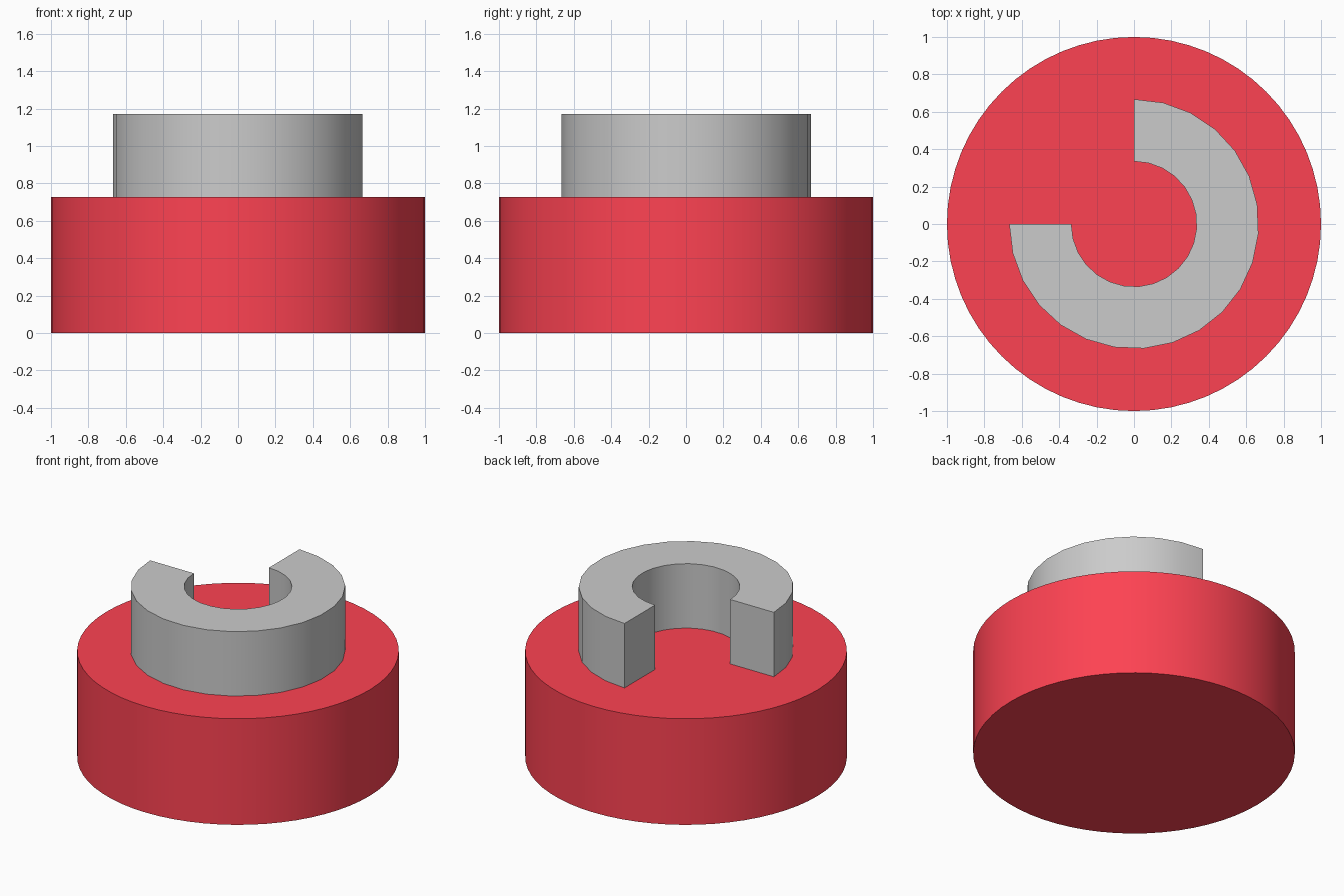
import bpy, bmesh, math

if "Cube" in bpy.data.objects:
    bpy.data.objects.remove(bpy.data.objects["Cube"])

BASE_TOP, RING_TOP = 0.728, 1.17
R_OUT, R_IN = 0.667, 0.335
STEPS = 20


def smooth(obj):
    bpy.ops.object.select_all(action='DESELECT')
    obj.select_set(True)
    bpy.context.view_layer.objects.active = obj
    bpy.ops.object.shade_smooth_by_angle(angle=math.radians(30))


# Red round base
bpy.ops.mesh.primitive_cylinder_add(vertices=64, radius=1, depth=BASE_TOP,
                                    location=(0, 0, BASE_TOP / 2))
base = bpy.context.object
base.name = "base"
red = bpy.data.materials.new("red")
red.diffuse_color = (0.99, 0.055, 0.085, 1)
red.use_nodes = True
red.node_tree.nodes["Principled BSDF"].inputs["Base Color"].default_value = red.diffuse_color
base.data.materials.append(red)
smooth(base)

# Grey three-quarter ring: spin a rectangular section from the back (+y)
# clockwise to the left (-x)
bm = bmesh.new()
section = [bm.verts.new((0, r, z)) for r, z in
           ((R_IN, BASE_TOP), (R_OUT, BASE_TOP), (R_OUT, RING_TOP), (R_IN, RING_TOP))]
edges = [bm.edges.new((section[i], section[(i + 1) % 4])) for i in range(4)]
spun = bmesh.ops.spin(bm, geom=section + edges, cent=(0, 0, 0), axis=(0, 0, 1),
                      angle=-math.radians(270), steps=STEPS)
# Close both ends
bmesh.ops.holes_fill(bm, edges=[e for e in bm.edges if e.is_boundary], sides=4)
bmesh.ops.recalc_face_normals(bm, faces=bm.faces)
mesh = bpy.data.meshes.new("open_ring")
bm.to_mesh(mesh)
bm.free()
# Make sure the spin runs through +x, leaving the back-left quarter open
if sum(v.co.x for v in mesh.vertices) < 0:
    raise RuntimeError("ring direction")
ring = bpy.data.objects.new("open_ring", mesh)
bpy.context.collection.objects.link(ring)
smooth(ring)
